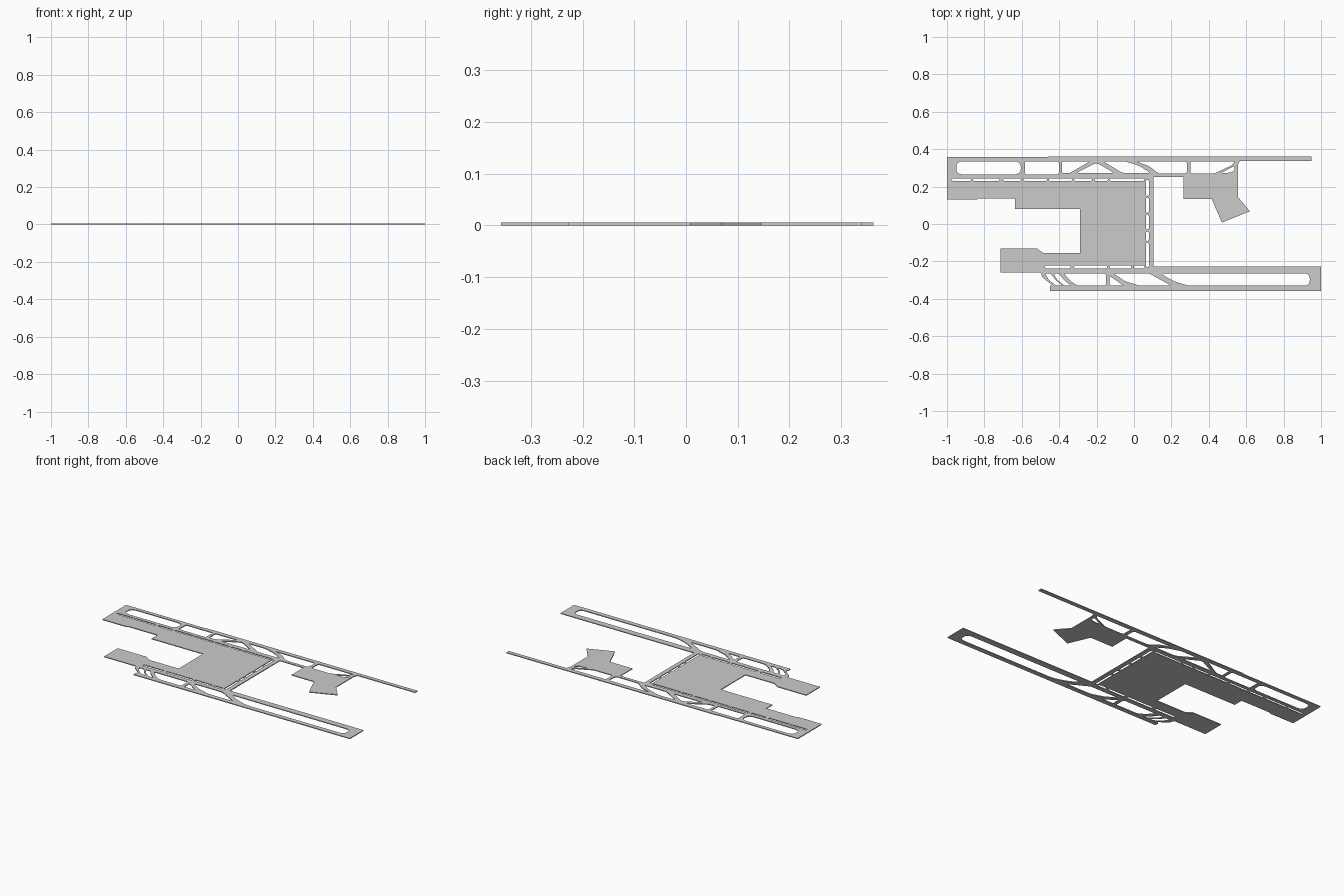
import bpy
from mathutils import Vector

T = 0.005  # sheet thickness


def rounded(pts, r, steps=4):
    """Polygon with each corner eased by a small quadratic arc."""
    out = []
    n = len(pts)
    for i in range(n):
        a, p, b = (Vector(pts[(i + k) % n]) for k in (-1, 0, 1))
        da, db = a - p, b - p
        s = p + da.normalized() * min(r, da.length * 0.45)
        e = p + db.normalized() * min(r, db.length * 0.45)
        for k in range(steps + 1):
            t = k / steps
            out.append(s * (1 - t) ** 2 + p * 2 * t * (1 - t) + e * t * t)
    return out


def box(x0, x1, y0, y1):
    return [(x0, y0), (x1, y0), (x1, y1), (x0, y1)]


def plate(name, outline, holes=()):
    """Flat extruded sheet; holes are (points, corner radius)."""
    cu = bpy.data.curves.new(name, 'CURVE')
    cu.dimensions = '2D'
    cu.fill_mode = 'BOTH'
    cu.extrude = T / 2
    for loop in [outline] + [rounded(p, r) for p, r in holes]:
        sp = cu.splines.new('POLY')
        sp.points.add(len(loop) - 1)
        for q, c in zip(sp.points, loop):
            q.co = (c[0], c[1], T / 2, 1)
        sp.use_cyclic_u = True
    tmp = bpy.data.objects.new(name + "_curve", cu)
    bpy.context.collection.objects.link(tmp)
    bpy.context.view_layer.update()
    me = bpy.data.meshes.new_from_object(
        tmp.evaluated_get(bpy.context.evaluated_depsgraph_get()))
    bpy.data.objects.remove(tmp)
    for p in me.polygons:
        p.use_smooth = False
    ob = bpy.data.objects.new(name, me)
    bpy.context.collection.objects.link(ob)
    return ob


# north street grid: two long streets, cross streets and diagonals
plate("north_streets",
      [(-1, .25), (.555, .25), (.555, .315), (.565, .338), (.95, .338),
       (.95, .362), (-.46, .362), (-.46, .358), (-1, .358)],
      [(box(-.95, -.605, .265, .335), .035),
       (box(-.583, -.402, .265, .335), .01),
       ([(-.385, .335), (-.235, .335), (-.345, .272), (-.385, .272)], .008),
       ([(-.31, .272), (-.2, .328), (-.105, .272)], .02),
       ([(-.165, .335), (-.045, .335), (.03, .31), (.09, .272), (-.06, .272)], .02),
       ([(.01, .335), (.283, .335), (.283, .27), (.13, .27), (.08, .31)], .015),
       ([(.303, .335), (.54, .335), (.52, .312), (.43, .27), (.303, .27)], .008),
       ([(.465, .272), (.535, .31), (.54, .29), (.52, .275)], .01)])

# central square with slim planting slots along three edges
slots = [(box(a, b, .231, .244), .006) for a, b in (
    (-.975, -.87), (-.86, -.72), (-.70, -.605), (-.59, -.465),
    (-.455, -.33), (-.32, -.225), (-.21, -.14), (-.13, .055))]
slots += [(box(.064, .079, a, b), .007) for a, b in (
    (.15, .236), (.06, .142), (-.03, .05), (-.09, -.04), (-.23, -.1))]
slots += [(box(a, b, -.237, -.221), .006) for a, b in (
    (-.475, -.34), (-.32, -.145), (-.13, -.015), (0, .055))]
plate("central_square",
      [(-1, .25), (-1, .13), (-.84, .13), (-.83, .137), (-.635, .137),
       (-.635, .08), (-.29, .08), (-.29, -.155), (-.485, -.155),
       (-.52, -.13), (-.715, -.13), (-.715, -.26), (-.5, -.26),
       (-.5, -.258), (.105, -.258), (.105, .25)], slots)

# small angled square to the east
plate("east_square",
      [(.265, .25), (.265, .135), (.415, .135), (.47, .008), (.62, .068),
       (.555, .145), (.555, .25)])

# south streets: curved lanes on the left, long loop on the right
lanes = [([(x, -.265), (x + .03, -.265), (x + .055, -.3), (x + .095, -.33),
           (x + .06, -.33), (x + .02, -.3)], .012)
         for x in (-.475, -.43)]
plate("south_streets",
      [(-.5, -.258), (-.49, -.285), (-.44, -.325), (-.45, -.335),
       (-.45, -.358), (1, -.358), (1, -.227), (.105, -.227), (.105, -.258)],
      lanes + [
          ([(-.375, -.264), (-.15, -.264), (-.15, -.33), (-.30, -.33), (-.34, -.305)], .012),
          ([(-.13, -.278), (-.13, -.33), (-.055, -.33)], .008),
          ([(-.11, -.264), (.08, -.264), (.2, -.33), (.03, -.33), (-.05, -.305)], .015),
          ([(.14, -.264), (.94, -.264), (.94, -.33), (.29, -.33), (.21, -.305)], .03)])
